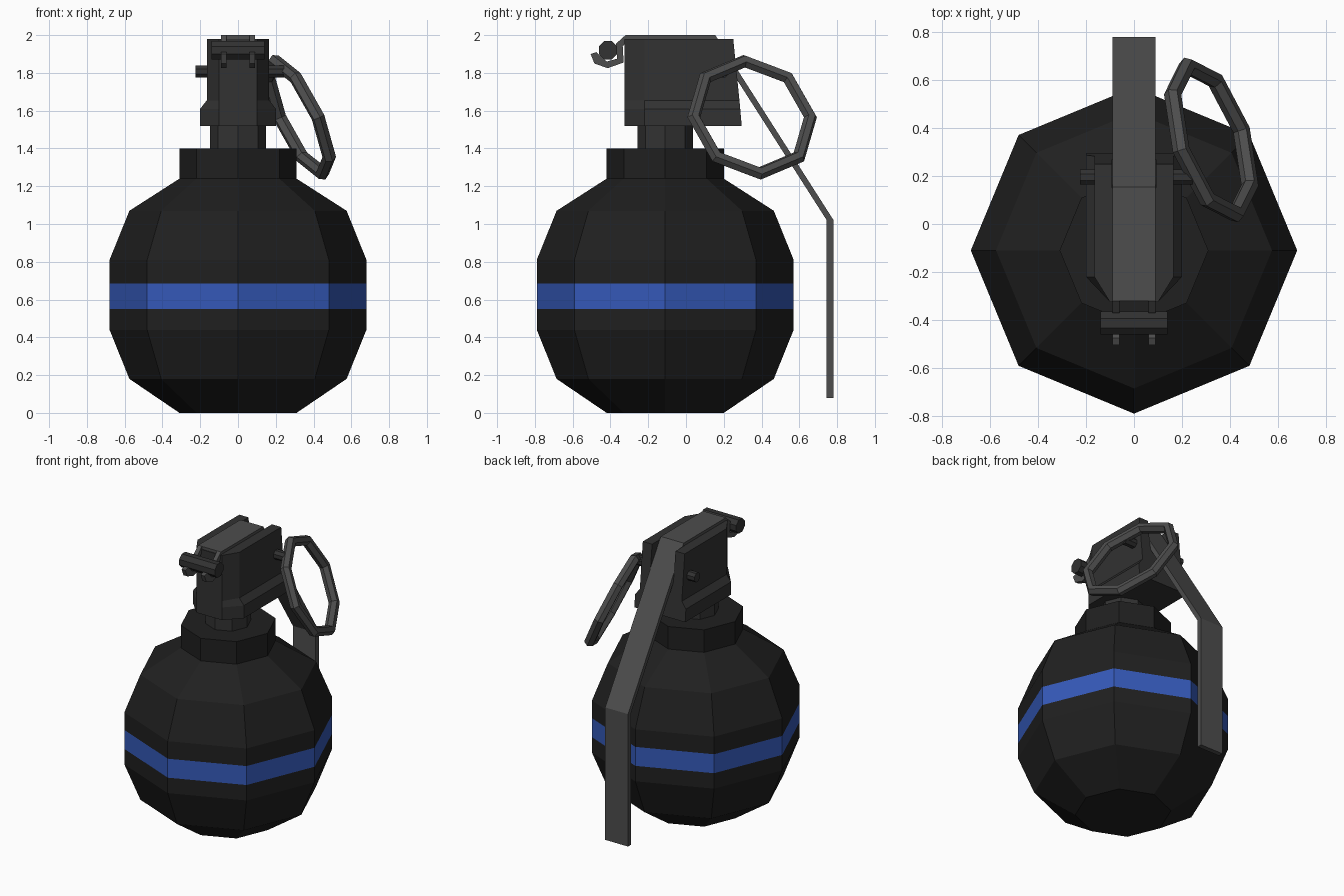
import bpy
from math import cos, sin, tau, pi
from mathutils import Vector

if "Cube" in bpy.data.objects:
    bpy.data.objects.remove(bpy.data.objects["Cube"])


def material(name, r, g, b):
    m = bpy.data.materials.new(name)
    m.diffuse_color = (r, g, b, 1)
    m.use_nodes = True
    m.node_tree.nodes["Principled BSDF"].inputs["Base Color"].default_value = m.diffuse_color
    return m


BLACK = material("matte_black", 0.014, 0.014, 0.014)
BLUE = material("band_blue", 0.035, 0.1, 0.48)
DARK = material("dark_metal", 0.032, 0.032, 0.032)
STEEL = material("lever_metal", 0.075, 0.075, 0.075)


def mesh_object(name, verts, faces, mat):
    me = bpy.data.meshes.new(name)
    me.from_pydata(verts, [], faces)
    me.materials.append(mat)
    ob = bpy.data.objects.new(name, me)
    bpy.context.collection.objects.link(ob)
    return ob


def loft(name, rings, mat, closed=False):
    """Skin a list of equal rings; cap the ends unless the loft closes on itself."""
    n, k = len(rings[0]), len(rings)
    verts = [v for ring in rings for v in ring]
    faces = []
    for i in range(k if closed else k - 1):
        a, b = i * n, (i + 1) % k * n
        faces += [(a + j, a + (j + 1) % n, b + (j + 1) % n, b + j) for j in range(n)]
    if not closed:
        faces += [tuple(reversed(range(n))), tuple(range((k - 1) * n, k * n))]
    return mesh_object(name, verts, faces, mat)


def lathe(name, profile, mat, y=-0.11, sides=8):
    return loft(name, [[(r * cos(tau * i / sides), y + r * sin(tau * i / sides), z)
                        for i in range(sides)] for r, z in profile], mat)


def extrude_x(name, profile, x0, x1, mat):
    """Extrude a (y, z) outline, counter-clockwise seen from +x."""
    return loft(name, [[(x, y, z) for y, z in profile] for x in (x0, x1)], mat)


def rod_x(name, y, z, r, x0, x1, mat, sides=8):
    return extrude_x(name, [(y + r * cos(tau * (i + .5) / sides), z + r * sin(tau * (i + .5) / sides))
                            for i in range(sides)], x0, x1, mat)


# Faceted body with collar and coloured band
body = lathe("body", [(0.31, 0), (0.575, 0.18), (0.68, 0.44), (0.68, 0.55), (0.68, 0.685),
                      (0.68, 0.81), (0.575, 1.07), (0.31, 1.24), (0.31, 1.40)], BLACK)
body.data.materials.append(BLUE)
for p in body.data.polygons:
    if 0.56 < p.center.z < 0.68 and abs(p.normal.z) < 0.5:
        p.material_index = 1

# Neck between collar and head
lathe("neck", [(0.148, 1.38), (0.148, 1.54)], DARK)

# Fuze head: chamfered front, flared skirt, sloping back
head = loft("fuze_head", [[(-w, back, z), (-w, -0.22, z), (-0.1, -0.325, z),
                           (0.1, -0.325, z), (w, -0.22, z), (w, back, z)]
                          for w, back, z in ((0.2, 0.295, 1.52), (0.2, 0.287, 1.61),
                                             (0.165, 0.283, 1.655), (0.165, 0.25, 1.98))], DARK)

# Slot in the head where the lever drops through
cutter = extrude_x("slot_cutter", [(0.117, 2.03), (0.386, 1.61), (0.5, 1.61), (0.5, 2.03)],
                   -0.092, 0.092, DARK)
cutter.hide_render = True
mod = head.modifiers.new("slot", "BOOLEAN")
mod.operation, mod.object, mod.solver = "DIFFERENCE", cutter, "EXACT"
bpy.context.view_layer.objects.active = head
bpy.ops.object.modifier_apply(modifier=mod.name)
bpy.data.objects.remove(cutter)

# Safety lever
extrude_x("safety_lever", [(-0.32, 2.0), (-0.32, 1.97), (0.138, 1.97), (0.745, 1.02),
                           (0.745, 0.08), (0.78, 0.08), (0.78, 1.022), (0.155, 2.0)],
          -0.09, 0.09, STEEL)

# Hinge hooks curling under the hinge bar
hook = [(-0.32, 2.0), (-0.37, 1.955), (-0.365, 1.875), (-0.42, 1.86), (-0.475, 1.91),
        (-0.505, 1.9), (-0.485, 1.85), (-0.415, 1.825), (-0.33, 1.855), (-0.335, 1.94), (-0.31, 1.97)]
for side, s in (("left", -1), ("right", 1)):
    x0, x1 = sorted((s * 0.06, s * 0.09))
    extrude_x("hinge_hook_" + side, hook, x0, x1, STEEL)
rod_x("hinge_bar", -0.413, 1.92, 0.052, -0.14, 0.14, DARK)

# Safety pin through the head
rod_x("safety_pin", 0.195, 1.808, 0.034, -0.225, 0.25, DARK)

# Tilted pull ring
centre = Vector((0.322, 0.35, 1.565))
normal = Vector((1, 0.33, 0.47)).normalized()
u = Vector((-0.33, 1, 0)).normalized()
w = normal.cross(u)
rings = []
for i in range(8):
    out = u * cos(tau * i / 8) + w * sin(tau * i / 8)
    rings.append([centre + out * (0.325 + 0.036 * cos(tau * j / 6)) + normal * 0.036 * sin(tau * j / 6)
                  for j in range(6)])
loft("pull_ring", rings, STEEL, closed=True)

# Consistent outward normals
for ob in bpy.context.collection.objects:
    bpy.context.view_layer.objects.active = ob
    bpy.ops.object.mode_set(mode="EDIT")
    bpy.ops.mesh.select_all(action="SELECT")
    bpy.ops.mesh.normals_make_consistent(inside=False)
    bpy.ops.object.mode_set(mode="OBJECT")
